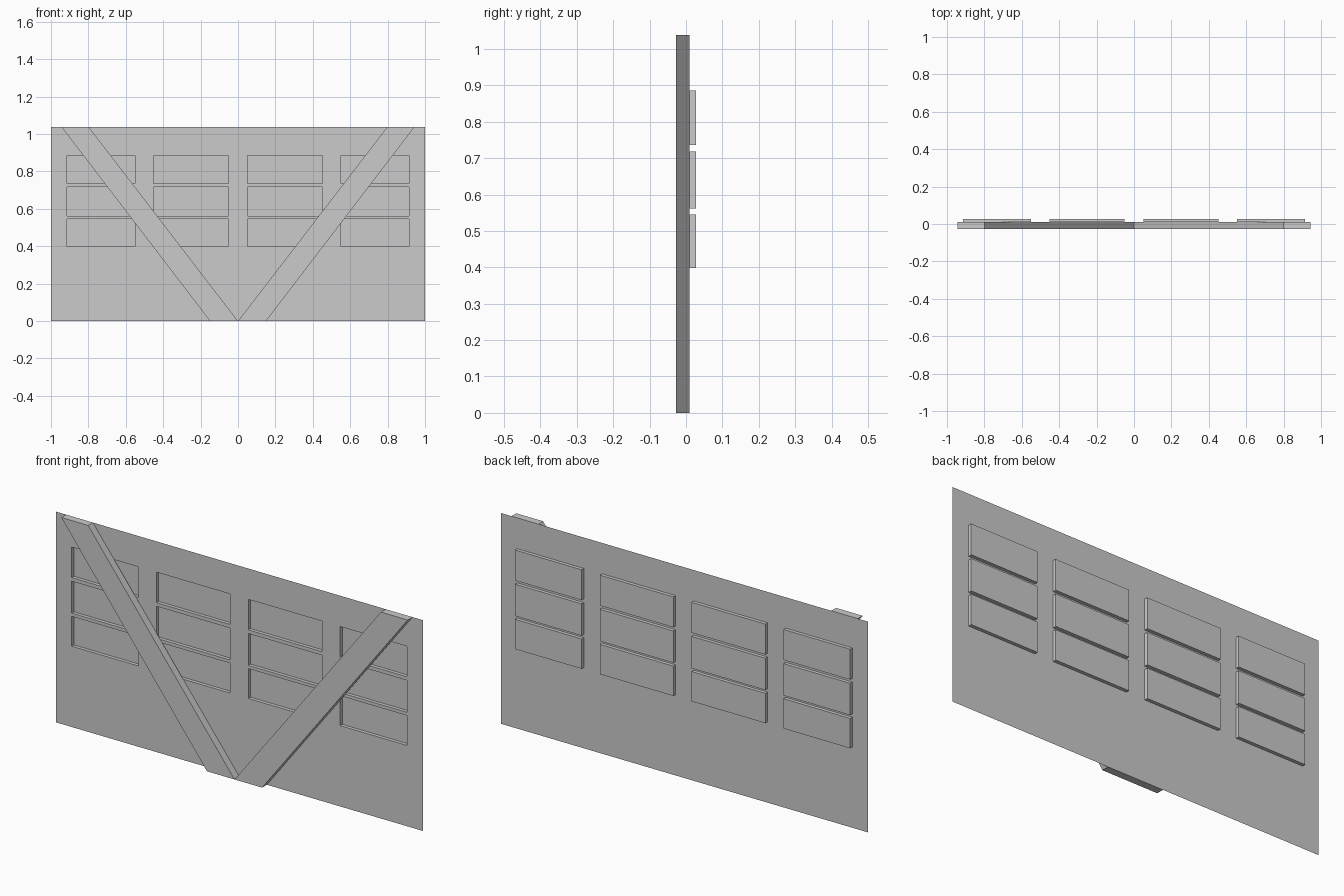
import bpy, bmesh

if "Cube" in bpy.data.objects:
    bpy.data.objects.remove(bpy.data.objects["Cube"])

HEIGHT = 1.038
FRONT, SHEET, BACK = -0.027, 0.01, 0.027   # brace face, door sheet, recessed panes
COLS = [(-0.913, -0.55), (-0.451, -0.05), (0.05, 0.451), (0.55, 0.913)]
ROWS = [(0.398, 0.545), (0.561, 0.718), (0.736, 0.886)]


def finish(name, bm, fix_normals=False):
    bmesh.ops.remove_doubles(bm, verts=bm.verts, dist=1e-5)
    if fix_normals:
        bmesh.ops.recalc_face_normals(bm, faces=bm.faces)
    mesh = bpy.data.meshes.new(name)
    bm.to_mesh(mesh)
    bm.free()
    obj = bpy.data.objects.new(name, mesh)
    bpy.context.collection.objects.link(obj)
    return obj


def face(bm, pts):
    return bm.faces.new([bm.verts.new(p) for p in pts])


# Door sheet: a thin grid with the window cells left open
bm = bmesh.new()
xs = [-1] + [x for c in COLS for x in c] + [1]
zs = [0] + [z for r in ROWS for z in r] + [HEIGHT]
for i, (x0, x1) in enumerate(zip(xs, xs[1:])):
    for j, (z0, z1) in enumerate(zip(zs, zs[1:])):
        if i % 2 and j % 2:
            continue
        face(bm, [(x0, SHEET, z0), (x1, SHEET, z0), (x1, SHEET, z1), (x0, SHEET, z1)])
finish("door_sheet", bm)

# Recessed window panes: shallow trays open to the front
for i, (x0, x1) in enumerate(COLS):
    for j, (z0, z1) in enumerate(ROWS):
        bm = bmesh.new()
        ring = [(x0, z0), (x1, z0), (x1, z1), (x0, z1)]
        face(bm, [(x, BACK, z) for x, z in ring])
        for (ax, az), (bx, bz) in zip(ring, ring[1:] + ring[:1]):
            face(bm, [(ax, SHEET, az), (bx, SHEET, bz), (bx, BACK, bz), (ax, BACK, az)])
        finish(f"window_pane_{i}_{j}", bm)

# Diagonal braces: slanted bars meeting at the bottom centre
for name, s in (("brace_left", -1), ("brace_right", 1)):
    bm = bmesh.new()
    profile = [(0, 0), (0.15, 0), (0.944, HEIGHT), (0.798, HEIGHT)]
    front = face(bm, [(s * x, FRONT, z) for x, z in profile])
    new = bmesh.ops.extrude_face_region(bm, geom=[front], use_keep_orig=True)["geom"]
    bmesh.ops.translate(bm, vec=(0, SHEET - FRONT, 0),
                        verts=[v for v in new if isinstance(v, bmesh.types.BMVert)])
    finish(name, bm, fix_normals=True)
